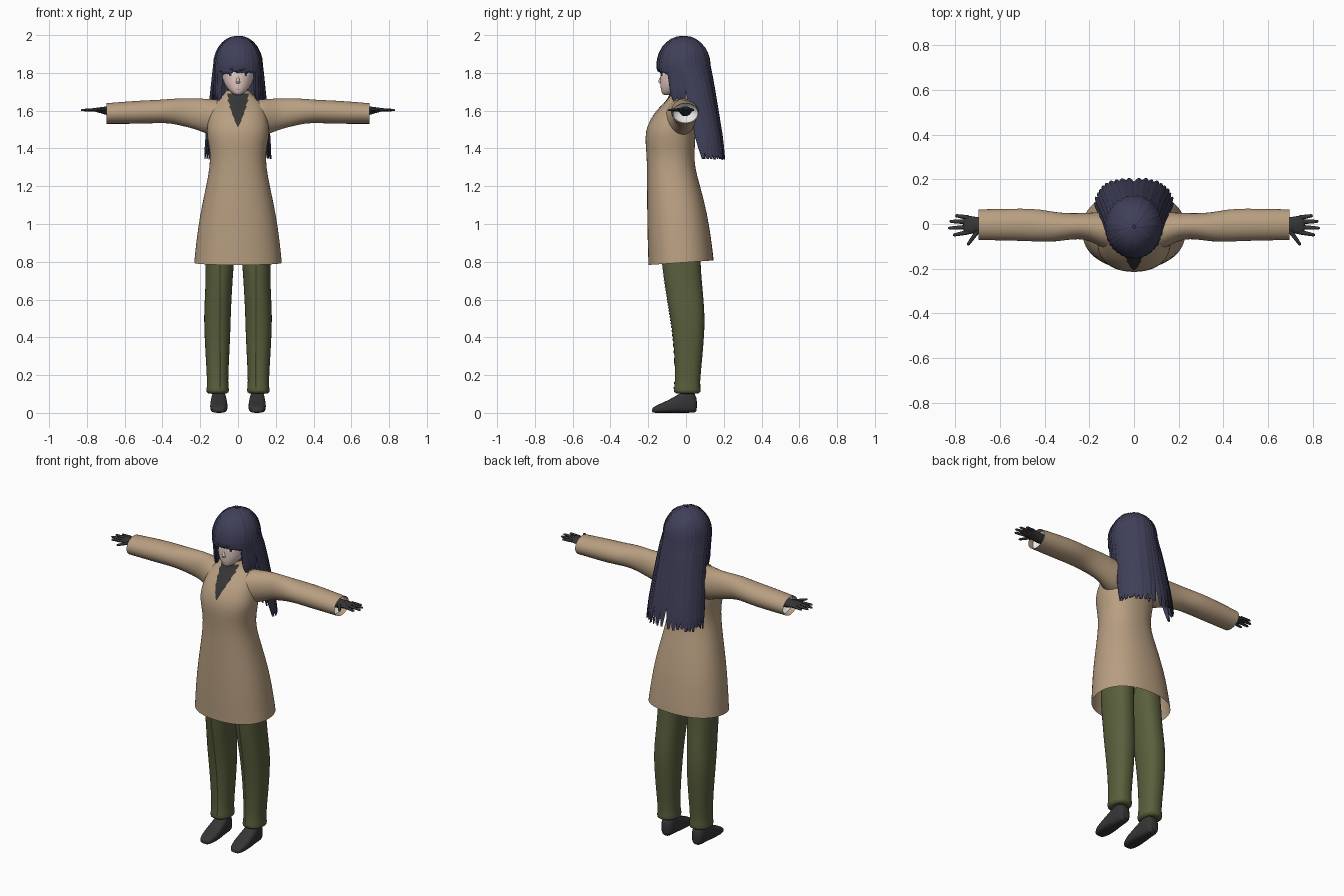
import bpy, bmesh, random
from math import sin, cos, pi, radians, copysign
from mathutils import Vector

random.seed(4)
if "Cube" in bpy.data.objects:
    bpy.data.objects.remove(bpy.data.objects["Cube"])


def material(name, r, g, b):
    m = bpy.data.materials.new(name)
    m.use_nodes = True
    m.diffuse_color = (r, g, b, 1)
    bsdf = m.node_tree.nodes["Principled BSDF"]
    bsdf.inputs["Base Color"].default_value = (r, g, b, 1)
    bsdf.inputs["Roughness"].default_value = 0.8
    return m


TAN = material("tan wool", 0.48, 0.345, 0.22)
GREEN = material("olive cloth", 0.1, 0.115, 0.046)
SEAM = material("dark olive", 0.035, 0.04, 0.018)
HAIR = material("indigo hair", 0.05, 0.05, 0.1)
DARK = material("charcoal", 0.036, 0.036, 0.036)
SKIN = material("pale skin", 0.78, 0.6, 0.55)
WHITE = material("white", 0.85, 0.85, 0.85)
LIP = material("rose lip", 0.45, 0.2, 0.19)


def finish(name, bm, mat, mirror=False, subsurf=0, wrap=None):
    bmesh.ops.recalc_face_normals(bm, faces=bm.faces)
    mesh = bpy.data.meshes.new(name)
    bm.to_mesh(mesh)
    bm.free()
    mesh.materials.append(mat)
    mesh.shade_smooth()
    mesh.set_sharp_from_angle(angle=radians(50))
    ob = bpy.data.objects.new(name, mesh)
    bpy.context.scene.collection.objects.link(ob)
    if subsurf:
        ob.modifiers.new("smooth", "SUBSURF").levels = subsurf
        ob.modifiers["smooth"].render_levels = subsurf
    if wrap:
        w = ob.modifiers.new("wrap", "SHRINKWRAP")
        w.target = wrap
        w.wrap_method = "PROJECT"
        w.wrap_mode = "ABOVE_SURFACE"
        w.use_project_y = True
        w.offset = 0.003
    if mirror:
        ob.modifiers.new("mirror", "MIRROR")
    return ob


def bridge(bm, rings, caps):
    n = len(rings[0])
    for a, b in zip(rings, rings[1:]):
        for i in range(n):
            bm.faces.new((a[i], a[(i + 1) % n], b[(i + 1) % n], b[i]))
    for end, ring in zip(caps, (rings[0], rings[-1])):
        if end:
            bm.faces.new(ring)


def loft(name, mat, axis, sections, n=24, power=2.0, caps=(True, True), mirror=False):
    """Each section: position on the axis, then min/max on the two other axes."""
    bm = bmesh.new()
    others = [i for i in range(3) if i != axis]
    rings = []
    for t, a0, a1, b0, b1 in sections:
        ring = []
        for k in range(n):
            c, s = cos(2 * pi * k / n), sin(2 * pi * k / n)
            co = Vector()
            co[axis] = t
            co[others[0]] = (a0 + a1) / 2 + (a1 - a0) / 2 * copysign(abs(c) ** (2 / power), c)
            co[others[1]] = (b0 + b1) / 2 + (b1 - b0) / 2 * copysign(abs(s) ** (2 / power), s)
            ring.append(bm.verts.new(co))
        rings.append(ring)
    bridge(bm, rings, caps)
    return finish(name, bm, mat, mirror, 1)


def strand(bm, pts, normals, widths, thick, n=4):
    """Tapered flattened tube along a path."""
    rings = []
    for i, p in enumerate(pts):
        tangent = (pts[min(i + 1, len(pts) - 1)] - pts[max(i - 1, 0)]).normalized()
        side = tangent.cross(normals[i]).normalized()
        up = side.cross(tangent)
        w = widths[i]
        rings.append([bm.verts.new(p + side * w * cos(2 * pi * k / n)
                                   + up * w * thick * sin(2 * pi * k / n)) for k in range(n)])
    bridge(bm, rings, (True, True))


def plate(name, mat, rows, target, mirror=False, cols=6):
    """Thin sheet laid on the front of a target; rows are z, x min, x max."""
    bm = bmesh.new()
    grid = [[bm.verts.new((a + (b - a) * k / cols, -0.5, z)) for k in range(cols + 1)]
            for z, a, b in rows]
    for r, s in zip(grid, grid[1:]):
        for k in range(cols):
            bm.faces.new((r[k], r[k + 1], s[k + 1], s[k]))
    return finish(name, bm, mat, mirror, 0, target)


def sym(rows):
    return [(z, -x, x, f, b) for z, x, f, b in rows]


# Coat body, hem dipping at the front
coat = loft("coat_body", TAN, 2, sym([
    (0.797, 0.233, -0.2, 0.147), (0.82, 0.231, -0.2, 0.145), (0.92, 0.22, -0.204, 0.134),
    (1.05, 0.202, -0.206, 0.114), (1.2, 0.169, -0.207, 0.076), (1.3, 0.15, -0.207, 0.046),
    (1.38, 0.147, -0.21, 0.045), (1.46, 0.165, -0.218, 0.05), (1.52, 0.166, -0.207, 0.055),
    (1.58, 0.152, -0.172, 0.058), (1.63, 0.142, -0.125, 0.058), (1.66, 0.115, -0.094, 0.055),
    (1.685, 0.072, -0.086, 0.044), (1.708, 0.064, -0.082, 0.042)]),
    n=32, power=2.25, caps=(False, False))
for v in coat.data.vertices:
    if v.co.z < 0.85:
        v.co.z += 0.07 * v.co.y

# Sleeves and pale cuff lining
loft("sleeve", TAN, 0, [
    (0.06, -0.12, 0.055, 1.46, 1.655), (0.12, -0.116, 0.055, 1.465, 1.66),
    (0.17, -0.09, 0.052, 1.478, 1.664), (0.22, -0.068, 0.05, 1.5, 1.665),
    (0.28, -0.068, 0.048, 1.515, 1.666),
    (0.35, -0.08, 0.052, 1.532, 1.664), (0.42, -0.08, 0.067, 1.535, 1.657),
    (0.5, -0.076, 0.07, 1.53, 1.655), (0.6, -0.074, 0.068, 1.53, 1.648),
    (0.695, -0.072, 0.066, 1.53, 1.64)], caps=(True, False), mirror=True)
loft("cuff_lining", WHITE, 0, [
    (0.665, -0.07, 0.064, 1.534, 1.64), (0.65, -0.06, 0.055, 1.545, 1.63),
    (0.63, -0.03, 0.03, 1.57, 1.61)], caps=(False, True), mirror=True)

# Gloved hands
loft("palm", DARK, 0, [
    (0.63, -0.036, 0.03, 1.565, 1.625), (0.69, -0.035, 0.028, 1.573, 1.624),
    (0.72, -0.045, 0.036, 1.585, 1.62), (0.75, -0.047, 0.038, 1.592, 1.616),
    (0.765, -0.04, 0.032, 1.597, 1.612)], n=16, mirror=True)
bm = bmesh.new()
fingers = [((0.74, -0.036), (0.81, -0.05)), ((0.745, -0.014), (0.832, -0.019)),
           ((0.745, 0.009), (0.826, 0.012)), ((0.74, 0.028), (0.8, 0.038)),
           ((0.695, -0.025), (0.745, -0.095))]
for (x0, y0), (x1, y1) in fingers:
    a, b = Vector((x0, y0, 1.605)), Vector((x1, y1, 1.603))
    strand(bm, [a.lerp(b, t) for t in (0, 0.5, 0.92, 1)], [Vector((0, 0, 1))] * 4,
           (0.011, 0.009, 0.007, 0.003), 0.85, 8)
finish("fingers", bm, DARK, mirror=True)

# Trousers with front creases
legs = loft("trouser_leg", GREEN, 2, [
    (0.098, 0.05, 0.167, -0.062, 0.076), (0.12, 0.045, 0.169, -0.068, 0.08),
    (0.15, 0.054, 0.162, -0.058, 0.072), (0.3, 0.046, 0.172, -0.06, 0.088),
    (0.45, 0.039, 0.18, -0.075, 0.1), (0.55, 0.037, 0.18, -0.092, 0.098),
    (0.65, 0.031, 0.173, -0.109, 0.089), (0.8, 0.022, 0.172, -0.131, 0.075),
    (0.95, 0.005, 0.17, -0.14, 0.08)], power=2.3, mirror=True)
plate("trouser_crease", SEAM, [(0.13 + 0.035 * i, 0.092, 0.098) for i in range(21)],
      legs, mirror=True, cols=1)

# Shoes and ankles
loft("shoe", DARK, 1, [
    (-0.18, 0.08, 0.122, 0.002, 0.022), (-0.168, 0.066, 0.138, 0, 0.036),
    (-0.12, 0.053, 0.149, 0, 0.055), (-0.06, 0.056, 0.147, 0, 0.085),
    (-0.01, 0.062, 0.142, 0, 0.12), (0.035, 0.064, 0.14, 0, 0.12),
    (0.06, 0.078, 0.126, 0.002, 0.08)], n=20, power=3, mirror=True)
loft("ankle", DARK, 2, [(0.05, 0.067, 0.138, -0.03, 0.052), (0.2, 0.067, 0.138, -0.035, 0.05)],
     n=16, mirror=True)

# Dark high-necked top with its ragged front panel
loft("neck_band", DARK, 2, sym([(1.6, 0.058, -0.08, 0.032), (1.715, 0.054, -0.078, 0.027)]))
rows = []
for i in range(31):
    t = i / 30
    half = 0.052 * (1 - t ** 1.5) + 0.003 + 0.016 * (0.5 - i % 6 / 6) * min(1, 5 * t) * (1 - t)
    rows.append((1.69 - 0.176 * t, -half, half))
plate("ragged_neck_panel", DARK, rows, coat, cols=8)

# Head and face
head = loft("head", SKIN, 2, sym([
    (1.682, 0.016, -0.122, -0.08), (1.695, 0.036, -0.13, -0.05), (1.725, 0.064, -0.136, 0),
    (1.765, 0.084, -0.138, 0.06), (1.82, 0.094, -0.136, 0.09), (1.88, 0.098, -0.13, 0.1),
    (1.95, 0.065, -0.085, 0.06)]))
loft("nose", SKIN, 2, sym([(1.742, 0.012, -0.137, -0.12), (1.751, 0.011, -0.152, -0.12),
                           (1.785, 0.006, -0.135, -0.12)]), n=12)
plate("eye_white", WHITE, [(1.784, 0.027, 0.05), (1.807, 0.02, 0.06)], head, True)
iris = plate("iris", HAIR, [(1.784, 0.033, 0.045), (1.807, 0.032, 0.046)], head, True)
iris.modifiers["wrap"].offset = 0.005
plate("eyelash", DARK, [(1.806, 0.018, 0.064), (1.812, 0.022, 0.06)], head, True)
plate("mouth", LIP, [(1.713, -0.012, 0.012), (1.716, -0.014, 0.014)], head)

# Hair cap under the locks
CENTRE = Vector((0, -0.012, 1.84))
RADII = Vector((0.122, 0.135, 0.153))
cap = []
for i in range(9):
    f = radians(4 + 88 * i / 8)
    cap.append((1.84 + 0.147 * cos(f), 0.115 * sin(f),
                -0.012 - 0.127 * sin(f), -0.012 + 0.13 * sin(f)))
loft("hair_cap", HAIR, 2, sym(cap), n=32, caps=(True, False))


def lock(bm, angle, scale, drop, width):
    """One lock from the crown, over the skull and down to its tip."""
    pts, normals, widths = [], [], []
    for i in range(8):
        f = radians(3 + 87 * i / 7)
        n = Vector((sin(angle) * sin(f), -cos(angle) * sin(f), cos(f)))
        pts.append(CENTRE + Vector([n[k] * RADII[k] * scale for k in range(3)]))
        normals.append(n)
        widths.append(0.003 + (width - 0.003) * sin(f))
    start, off = pts[-1], abs(angle)
    if off < radians(50):
        end = Vector((start.x * 1.02, start.y + 0.004, 1.812 - 0.015 * off + drop))
    elif off < radians(82):
        end = Vector((start.x * 1.03, start.y + 0.03, 1.66 + drop))
    else:
        b = (off - radians(82)) / radians(98) * pi / 2
        end = Vector((copysign(0.174 * cos(b) ** 0.8, angle) * scale,
                      0.08 + 0.125 * sin(b) ** 0.8 * scale, 1.352 + drop))
    flat = normals[-1]
    for i in range(1, 9):
        t = i / 8
        p = start.lerp(end, t)
        p.y = start.y + (end.y - start.y) * t ** (0.75 if off < 2.3 else 0.95)
        pts.append(p)
        normals.append(flat)
        widths.append(width * 1.1 * (1 if t < 0.8 else 1 - 0.7 * (t - 0.8) / 0.2))
    strand(bm, pts, normals, widths, 0.45)


bm = bmesh.new()
for scale, count, width in ((1.0, 36, 0.02), (0.95, 33, 0.019)):
    for k in range(count):
        a = -pi + 2 * pi * (k + 0.5) / count
        lock(bm, a, scale + random.uniform(-0.015, 0.015), random.uniform(-0.013, 0.013), width)
finish("hair_locks", bm, HAIR)
